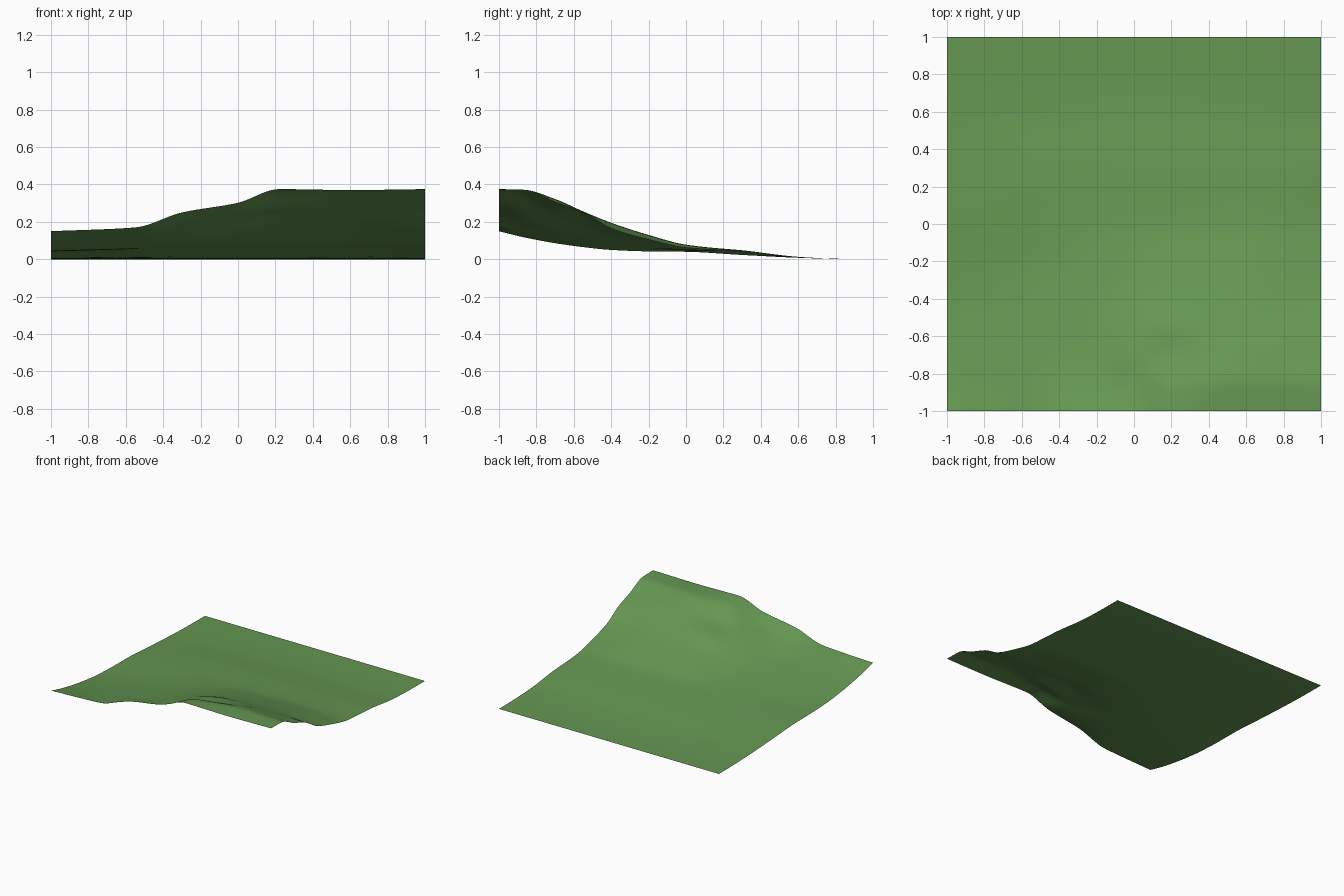
import bpy
import bmesh

default_cube = bpy.data.objects.get("Cube")
if default_cube:
    bpy.data.objects.remove(default_cube, do_unlink=True)

RESOLUTION = 80

# Survey stations across the hill and their heights in thousandths of a unit
stations_x = [-1, -.55, -.3, 0, .22, .6, 1]
sections = {
    -1: (150, 170, 250, 302, 375, 370, 375),
    -.87: (118, 148, 196, 262, 355, 371, 372),
    -.7: (86, 120, 150, 232, 272, 322, 305),
    -.55: (65, 98, 125, 197, 243, 256, 250),
    -.4: (50, 77, 103, 150, 182, 195, 165),
    -.2: (42, 58, 78, 104, 122, 130, 105),
    0: (40, 50, 60, 69, 74, 78, 62),
    .3: (23, 36, 42, 46, 48, 46, 42),
    .6: (8, 10, 12, 13, 13, 12, 10),
    .8: (2, 3, 3, 3, 3, 3, 2),
    1: (0, 0, 0, 0, 0, 0, 0),
}


def slope_at(xs, ys, i):
    """Monotone tangent, so that the terraces do not overshoot."""
    if i == 0 or i == len(xs) - 1:
        a = max(0, i - 1)
        return (ys[a + 1] - ys[a]) / (xs[a + 1] - xs[a])
    before = (ys[i] - ys[i - 1]) / (xs[i] - xs[i - 1])
    after = (ys[i + 1] - ys[i]) / (xs[i + 1] - xs[i])
    if before * after <= 0:
        return 0
    return 2 * before * after / (before + after)


def smooth_curve(xs, ys, x):
    """Cubic interpolation through uneven stations."""
    i = 0
    while i < len(xs) - 2 and x > xs[i + 1]:
        i += 1
    width = xs[i + 1] - xs[i]
    t = (x - xs[i]) / width
    ease = t * t * (3 - 2 * t)
    start = slope_at(xs, ys, i) * width * t * (1 - t) ** 2
    end = slope_at(xs, ys, i + 1) * width * t * t * (t - 1)
    return ys[i] * (1 - ease) + ys[i + 1] * ease + start + end


def ground_height(x, y):
    across = [smooth_curve(stations_x, row, x) for row in sections.values()]
    return max(0, smooth_curve(list(sections), across, y)) / 1000


# Hillside: an open sheet shaped by the survey
bm = bmesh.new()
bmesh.ops.create_grid(bm, x_segments=RESOLUTION, y_segments=RESOLUTION, size=1)
for vert in bm.verts:
    vert.co.z = ground_height(vert.co.x, vert.co.y)
for face in bm.faces:
    face.smooth = True
mesh = bpy.data.meshes.new("hillside")
bm.to_mesh(mesh)
bm.free()
hillside = bpy.data.objects.new("hillside", mesh)
bpy.context.collection.objects.link(hillside)

# Grass colour
grass = bpy.data.materials.new("grass_green")
grass.use_nodes = True
colour = (.13, .31, .085, 1)
grass.diffuse_color = colour
grass.node_tree.nodes["Principled BSDF"].inputs["Base Color"].default_value = colour
mesh.materials.append(grass)
